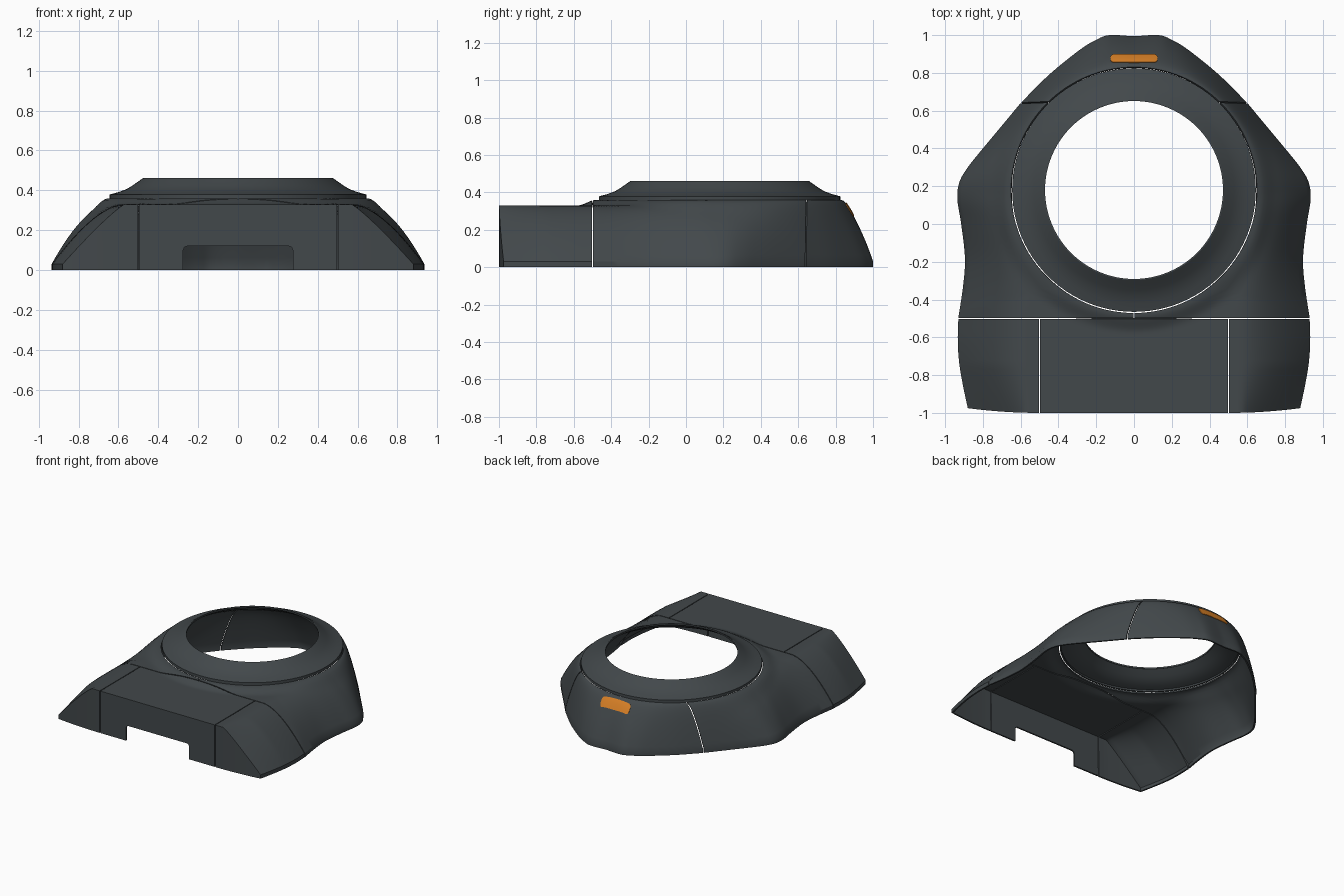
import bpy, bmesh, math
from mathutils import Vector
from mathutils.bvhtree import BVHTree

if "Cube" in bpy.data.objects:
    bpy.data.objects.remove(bpy.data.objects["Cube"], do_unlink=True)

CY = 0.18        # collar centre on y
HOLE = 0.651     # opening in the shell
SHOULDER = 0.57  # where the flat deck starts to fall away
DECK = 0.33
ROWS = 14


def material(name, rgb):
    m = bpy.data.materials.new(name)
    m.use_nodes = True
    m.diffuse_color = (*rgb, 1)
    m.node_tree.nodes["Principled BSDF"].inputs["Base Color"].default_value = (*rgb, 1)
    return m


GREY = material("dark_grey", (0.055, 0.065, 0.07))
ORANGE = material("orange", (0.7, 0.22, 0.02))


def catmull(pts, sub):
    """Smooth curve through the points."""
    p = [Vector(q) for q in pts]
    p = [2 * p[0] - p[1]] + p + [2 * p[-1] - p[-2]]
    out = []
    for i in range(1, len(p) - 2):
        a, b, c, d = p[i - 1:i + 3]
        for k in range(sub):
            t = k / sub
            out.append(0.5 * (2 * b + (c - a) * t + (2 * a - 5 * b + 4 * c - d) * t * t
                              + (3 * b - a - 3 * c + d) * t ** 3))
    return out + [p[-2]]


def clamp(v):
    return max(0.0, min(1.0, v))


def height(x, y, t, power=1.7):
    """Falling side wall plus the low swell around the collar."""
    t = clamp(t)
    s = clamp((0.76 - math.hypot(x, y - CY)) / 0.1)
    return DECK - 0.3 * t ** power + 0.03 * s * s * (3 - 2 * s) * (1 - t)


def grid(bm, cols, closed=False):
    vs = [[bm.verts.new(p) for p in c] for c in cols]
    n = len(vs)
    for i in range(n if closed else n - 1):
        a, b = vs[i], vs[(i + 1) % n]
        for j in range(len(a) - 1):
            bm.faces.new((a[j], b[j], b[j + 1], a[j + 1]))


def tidy(bm):
    """Weld, and turn the faces outward."""
    bmesh.ops.remove_doubles(bm, verts=bm.verts, dist=0.0005)
    bmesh.ops.recalc_face_normals(bm, faces=bm.faces)
    mid = Vector((0, 0.1, 0))
    if sum(f.normal.dot(f.calc_center_median() - mid) * f.calc_area() for f in bm.faces) < 0:
        bmesh.ops.reverse_faces(bm, faces=bm.faces)


def finish(name, bm, mat, mirror=True, thick=0.012):
    tidy(bm)
    me = bpy.data.meshes.new(name)
    bm.to_mesh(me)
    bm.free()
    me.materials.append(mat)
    ob = bpy.data.objects.new(name, me)
    bpy.context.collection.objects.link(ob)
    bpy.ops.object.select_all(action='DESELECT')
    ob.select_set(True)
    bpy.context.view_layer.objects.active = ob
    if mirror:
        ob.modifiers.new("mirror", 'MIRROR').merge_threshold = 0.001
    sol = ob.modifiers.new("wall", 'SOLIDIFY')
    sol.thickness = thick
    sol.offset = -1
    for m in list(ob.modifiers):
        bpy.ops.object.modifier_apply(modifier=m.name)
    bpy.ops.object.shade_smooth_by_angle(angle=math.radians(32))
    return ob


def on_circle(deg):
    a = math.radians(deg)
    return Vector((HOLE * math.cos(a), CY + HOLE * math.sin(a)))


def wall_column(inner, outer, flat):
    """From the opening down to the base edge."""
    col = []
    for k in range(ROWS + 1):
        t = k / ROWS
        p = inner.lerp(outer, t)
        col.append((p.x, p.y, height(p.x, p.y, (t - flat) / (1 - flat))))
    return col + [(outer.x, outer.y, 0)]


# Side shells: strip along the front seam, then the flared wall
CORNER, SEAM = -50, 45.3
BACK = -0.497
cols = []
N = 24
for i in range(N):
    u = i / N
    inner, outer = on_circle(-90 + u * (90 + CORNER)), Vector((0.93 * u, BACK))
    if i == 0:
        inner.x = outer.x = 0.003
    col = []
    for k in range(ROWS + 1):
        p = inner.lerp(outer, k / ROWS)
        col.append((p.x, p.y, height(p.x, p.y, (p.x - SHOULDER) / (0.93 - SHOULDER))))
    cols.append(col + [col[-1]])
outline = catmull([(0.93, BACK), (0.905, -0.33), (0.895, -0.18), (0.915, 0), (0.935, 0.13),
                   (0.925, 0.22), (0.88, 0.3), (0.8, 0.4), (0.7, 0.52), (0.603, 0.637)], 5)
x0 = on_circle(CORNER).x
flat0 = (SHOULDER - x0) / (0.93 - x0)
for i, outer in enumerate(outline):
    u = i / (len(outline) - 1)
    cols.append(wall_column(on_circle(CORNER + u * (SEAM - CORNER)), outer,
                            flat0 * clamp(1 - 2 * u)))
bm = bmesh.new()
grid(bm, cols)
finish("side_shells", bm, GREY)

# Rear shell
outline = catmull([(0.598, 0.643), (0.45, 0.79), (0.29, 0.92), (0.2, 0.975),
                   (0.13, 1.0), (0, 0.994)], 6)
bm = bmesh.new()
cols = []
for i, outer in enumerate(outline):
    u = i / (len(outline) - 1)
    inner = on_circle(SEAM + 0.8 + u * (89.2 - SEAM))
    if u == 1:
        inner.x = outer.x = 0
    cols.append(wall_column(inner, outer, 0))
grid(bm, cols)
tidy(bm)
surface = BVHTree.FromBMesh(bm)
finish("rear_shell", bm, GREY)

# Marker light laid on the rear shell
bm = bmesh.new()
cols = []
for i in range(33):
    x = 0.124 * math.sin(math.pi * (i / 32 - 0.5))
    end = clamp((abs(x) - 0.106) / 0.019)
    half = 0.02 * math.sqrt(1 - end * end) + 0.001
    col = []
    for k in range(7):
        y = 0.875 + half * (k / 3 - 1)
        hit, nor, _, _ = surface.ray_cast(Vector((max(abs(x), 0.001), y, 2)), Vector((0, 0, -1)))
        p = hit + nor * 0.004
        col.append((math.copysign(p.x, x), p.y, p.z))
    cols.append(col)
grid(bm, cols)
finish("marker_light", bm, ORANGE, mirror=False, thick=0.006)

# Front side panels: deck edge, falling wall and front face
widths = [w.x for w in catmull([(w, 0) for w in (0.93, 0.933, 0.925, 0.905, 0.88)], 5)]
cols = []
for i in range(ROWS + 4):
    col = []
    for j, w in enumerate(widths):
        v = j / (len(widths) - 1)
        t = max(0, (i - 3) / ROWS)
        x = SHOULDER + t * (w - SHOULDER) if i >= 3 else 0.503 + (SHOULDER - 0.503) * i / 3
        front = -1 + 0.025 * clamp((x - 0.5) / 0.38) ** 2
        y = -0.503 + v * (front + 0.503)
        col.append((x, y, height(x, y, t, 1.7 - 0.55 * clamp(2 * v - 1))))
    cols.append(col + [(x, y, 0)])
cols.append([(p[0], p[1], 0) for p in cols[-1]])
bm = bmesh.new()
grid(bm, cols)
finish("front_side_panels", bm, GREY)

# Front centre panel: deck and notched front face
xs = [0.497 * i / 12 for i in range(13)]
ys = [-1, -0.8] + [-0.6 + 0.097 * k / 8 for k in range(9)]
bm = bmesh.new()
grid(bm, [[(x, y, height(x, y, 0)) for y in ys] for x in xs])
notch = [(0, 0.12), (0.255, 0.12), (0.269, 0.114), (0.275, 0.1), (0.275, 0), (0.497, 0)]
rim = notch + [(x, DECK) for x in reversed(xs)]
bm.faces.new([bm.verts.new((x, -1, z)) for x, z in rim])
finish("front_centre_panel", bm, GREY)

# Collar ring, turned around the opening
profile = [(0.645, 0.357), (0.645, 0.379), (0.6, 0.391), (0.56, 0.406), (0.53, 0.424),
           (0.5, 0.445), (0.477, 0.461), (0.471, 0.461)]
bm = bmesh.new()
SEG = 96
grid(bm, [[(r * math.cos(a), CY + r * math.sin(a), z) for r, z in profile]
          for a in (2 * math.pi * i / SEG for i in range(SEG))], closed=True)
finish("collar_ring", bm, GREY, mirror=False)
